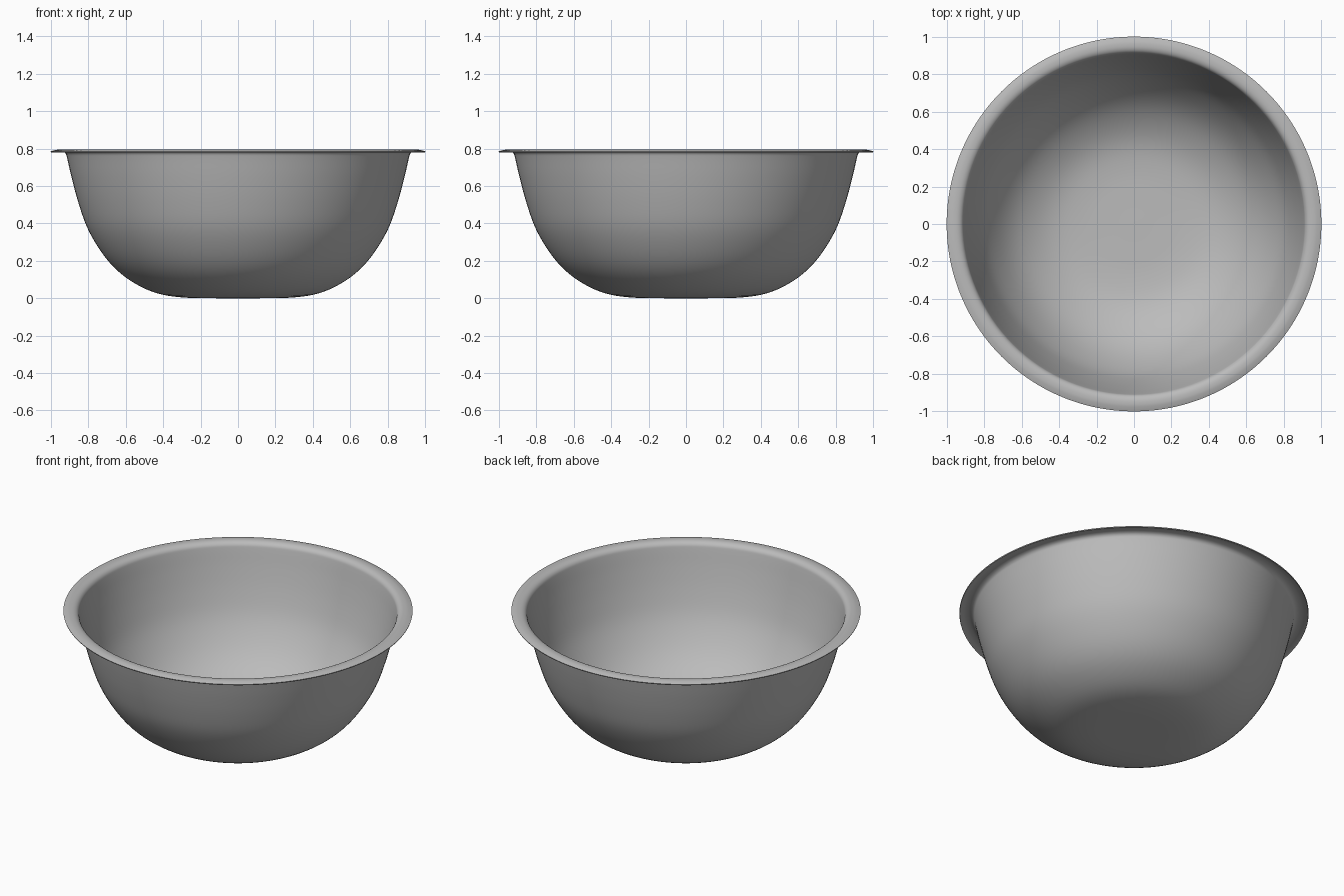
import bpy, bmesh, math
from mathutils import Vector

if "Cube" in bpy.data.objects:
    bpy.data.objects.remove(bpy.data.objects["Cube"])

grey = bpy.data.materials.new("bowl_grey")
grey.diffuse_color = (0.5, 0.5, 0.5, 1)
grey.use_nodes = True
grey.node_tree.nodes["Principled BSDF"].inputs["Base Color"].default_value = grey.diffuse_color

# Outer profile (radius, height): base, curved wall, flared rim lip
pts = [(0, 0.004), (0.15, 0.004), (0.28, 0.007), (0.40, 0.022), (0.50, 0.056), (0.60, 0.115),
       (0.68, 0.187), (0.75, 0.28), (0.81, 0.39), (0.855, 0.52), (0.89, 0.65),
       (0.913, 0.75), (0.922, 0.778), (0.94, 0.79), (0.965, 0.792), (0.985, 0.788), (1.0, 0.783)]


def smooth(p, n=4):
    """Catmull-Rom subdivision of the profile."""
    v = [Vector(a) for a in p]
    v = [Vector((-v[1].x, v[1].y))] + v + [2 * v[-1] - v[-2]]
    out = []
    for a, b, c, d in zip(v, v[1:], v[2:], v[3:]):
        for k in range(n):
            t = k / n
            out.append(0.5 * (2 * b + (c - a) * t + (2 * a - 5 * b + 4 * c - d) * t * t
                              + (3 * b - a - 3 * c + d) * t ** 3))
    return out + [v[-2]]


outer = smooth(pts)
# Inner skin: offset along the profile normal, closing to an edge at the lip
inner = []
for i, p in enumerate(outer):
    t = (outer[min(i + 1, len(outer) - 1)] - outer[max(i - 1, 0)]).normalized()
    q = p + Vector((-t.y, t.x)) * 0.006
    inner.append(Vector((0 if i == 0 else max(q.x, 0), q.y)))
loop = outer + inner[::-1]

# Bowl: revolve the closed profile
bm = bmesh.new()
vs = [bm.verts.new((p.x, 0, p.y)) for p in loop]
es = [bm.edges.new(e) for e in zip(vs, vs[1:])]
bmesh.ops.spin(bm, geom=vs + es, cent=(0, 0, 0), axis=(0, 0, 1), angle=math.tau, steps=128)
bmesh.ops.remove_doubles(bm, verts=bm.verts, dist=1e-5)
bmesh.ops.recalc_face_normals(bm, faces=bm.faces)
low = min(v.co.z for v in bm.verts)
for v in bm.verts:
    v.co.z -= low
mesh = bpy.data.meshes.new("bowl")
bm.to_mesh(mesh)
bm.free()
mesh.materials.append(grey)
bowl = bpy.data.objects.new("bowl", mesh)
bpy.context.collection.objects.link(bowl)
bpy.context.view_layer.objects.active = bowl
bowl.select_set(True)
bpy.ops.object.shade_smooth_by_angle(angle=math.radians(40))
